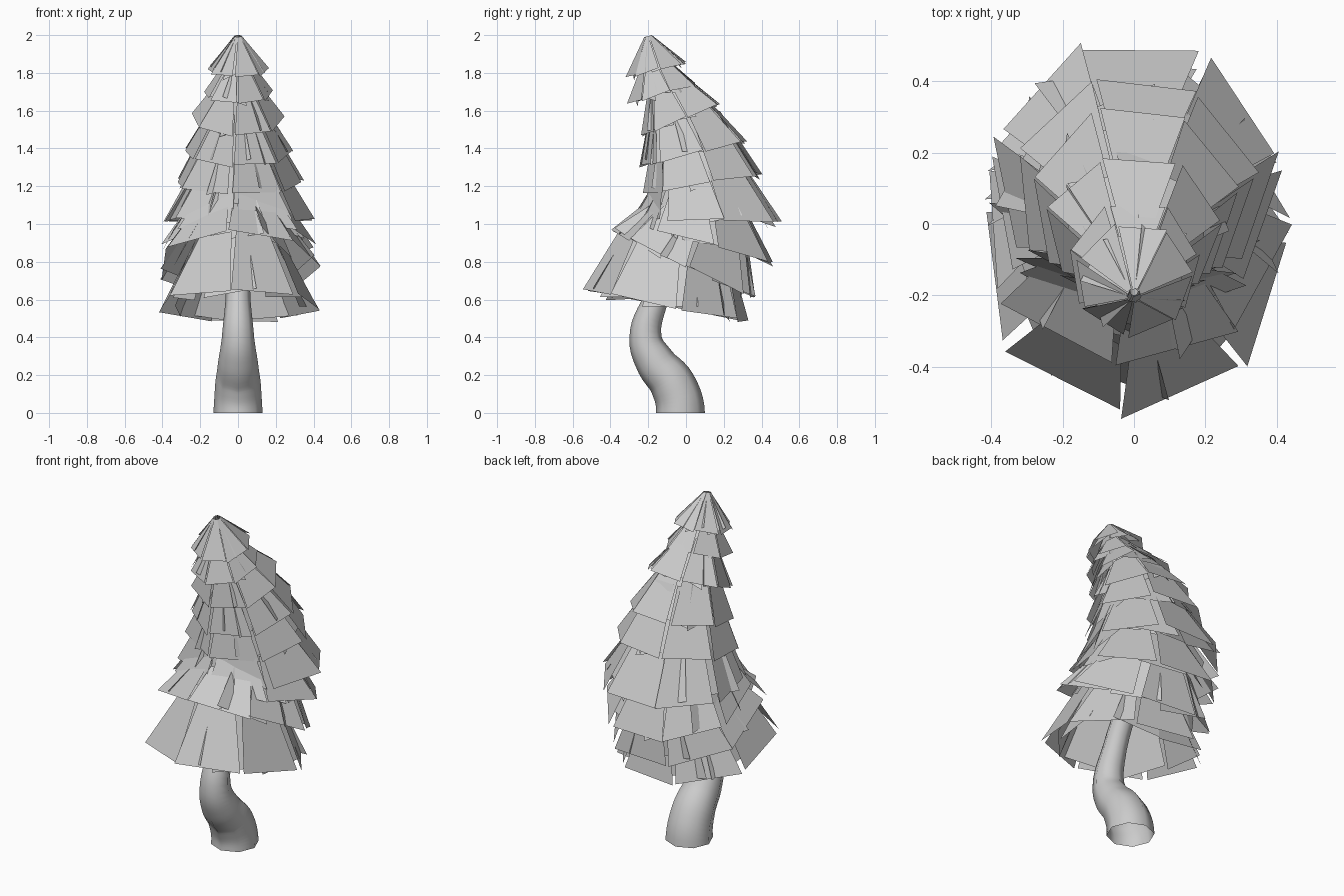
import bpy, bmesh, random
from math import cos, sin, radians
from mathutils import Vector

if "Cube" in bpy.data.objects:
    bpy.data.objects.remove(bpy.data.objects["Cube"])

random.seed(11)

# Bent trunk: a tapered, open tube along a curved path (y, z, radius)
PATH = [(-0.03, 0.0, 0.13), (-0.07, 0.15, 0.121), (-0.16, 0.265, 0.106),
        (-0.214, 0.395, 0.086), (-0.16, 0.6, 0.066), (0.0, 0.95, 0.055),
        (0.03, 1.25, 0.045), (-0.06, 1.6, 0.03), (-0.19, 1.93, 0.012)]
curve = bpy.data.curves.new("trunk", 'CURVE')
curve.dimensions = '3D'
curve.bevel_depth = 1.0
curve.bevel_resolution = 2
curve.resolution_u = 6
spline = curve.splines.new('BEZIER')
spline.bezier_points.add(len(PATH) - 1)
for p, (y, z, r) in zip(spline.bezier_points, PATH):
    p.co = (0, y, z)
    p.radius = r
    p.handle_left_type = p.handle_right_type = 'AUTO'
base = spline.bezier_points[0]
base.handle_left_type = base.handle_right_type = 'FREE'
base.handle_left = (0, -0.03, -0.06)
base.handle_right = (0, -0.03, 0.06)
trunk = bpy.data.objects.new("trunk", curve)
bpy.context.collection.objects.link(trunk)
bpy.context.view_layer.objects.active = trunk
trunk.select_set(True)
bpy.ops.object.convert(target='MESH')
bpy.ops.object.shade_smooth_by_angle(angle=radians(60))

# Foliage tiers: tilted rings as (front y, front z, back y, back z, half width)
TIERS = [
    ((-0.52, 0.65, 0.33, 0.48, 0.42), (-0.34, 0.96, 0.25, 0.78, 0.25)),
    ((-0.39, 0.96, 0.38, 0.60, 0.42), (-0.17, 1.14, 0.33, 0.90, 0.25)),
    ((-0.28, 1.01, 0.47, 0.79, 0.40), (-0.17, 1.20, 0.32, 1.08, 0.24)),
    ((-0.23, 1.03, 0.51, 1.01, 0.39), (-0.17, 1.32, 0.27, 1.38, 0.20)),
    ((-0.21, 1.16, 0.41, 1.27, 0.33), (-0.17, 1.45, 0.18, 1.60, 0.16)),
    ((-0.23, 1.31, 0.33, 1.44, 0.28), (-0.19, 1.58, 0.08, 1.70, 0.12)),
    ((-0.23, 1.47, 0.19, 1.64, 0.24), (-0.20, 1.70, -0.02, 1.80, 0.10)),
    ((-0.30, 1.64, 0.06, 1.74, 0.18), (-0.24, 1.82, -0.10, 1.88, 0.07)),
    ((-0.31, 1.78, 0.00, 1.85, 0.16), (-0.22, 1.99, -0.18, 2.00, 0.02)),
]
CARDS = 7


def on_ring(ring, deg, scale=1.0):
    fy, fz, by, bz, hw = ring
    a = radians(deg)
    c, s = cos(a) * scale, sin(a) * scale
    return Vector((hw * c, (fy + by) / 2 + (by - fy) / 2 * s,
                   (fz + bz) / 2 + (bz - fz) / 2 * s))


def add_card(bm, low, high, deg, scale, spread, twist):
    """One flat needle card hanging between the two rings of a tier."""
    t = random.uniform(-twist, twist)
    a = on_ring(low, deg - spread, scale + t)
    b = on_ring(low, deg + spread, scale - t)
    c = on_ring(high, deg + spread * 0.9, scale - t / 2)
    d = on_ring(high, deg - spread * 0.9, scale + t / 2)
    # swing the lower edge a little so hems are uneven
    drop = Vector((0, 0, random.uniform(-1, 1) * twist * 0.25))
    bm.faces.new([bm.verts.new(v) for v in (a + drop, b - drop, c, d)])


for i, (low, high) in enumerate(TIERS):
    bm = bmesh.new()
    start = -70 + random.uniform(-4, 4)
    step = 360 / CARDS
    for k in range(CARDS):
        deg = start + k * step
        # outer card, then an inner one behind the joint poking through
        add_card(bm, low, high, deg + random.uniform(-2, 2), 1.03, 24.5, 0.04)
        add_card(bm, low, high, deg + step / 2 + random.uniform(-8, 8),
                 0.89, 23, 0.14)
    mesh = bpy.data.meshes.new(f"foliage_tier_{i + 1}")
    bm.to_mesh(mesh)
    bm.free()
    bpy.context.collection.objects.link(bpy.data.objects.new(mesh.name, mesh))
